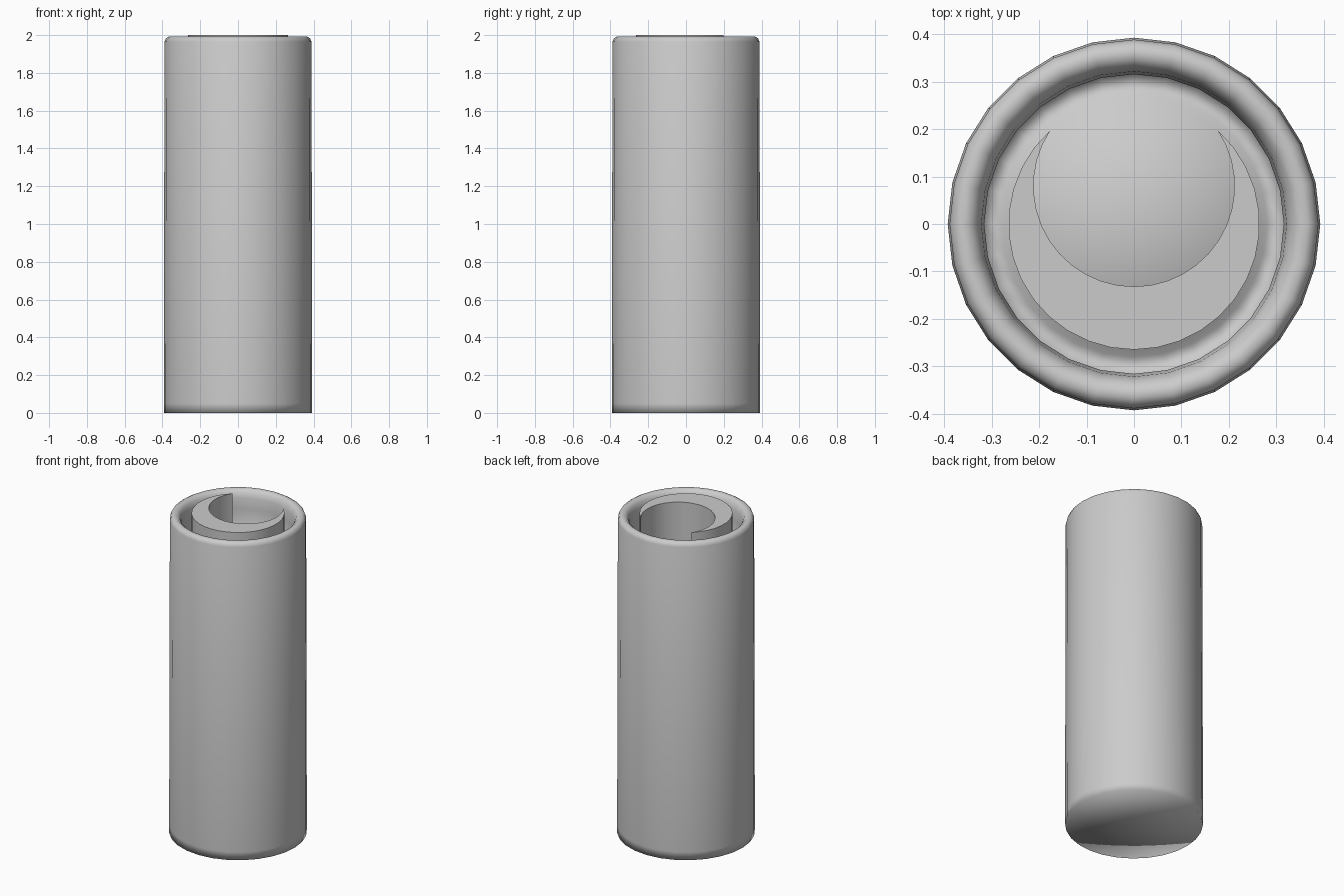
import bpy, bmesh
from math import sin, cos, pi, atan2, sqrt, radians

if "Cube" in bpy.data.objects:
    bpy.data.objects.remove(bpy.data.objects["Cube"])

SIDES = 28


def finish(name, bm, angle):
    bmesh.ops.remove_doubles(bm, verts=bm.verts, dist=1e-5)
    bmesh.ops.recalc_face_normals(bm, faces=bm.faces)
    me = bpy.data.meshes.new(name)
    bm.to_mesh(me)
    bm.free()
    ob = bpy.data.objects.new(name, me)
    bpy.context.collection.objects.link(ob)
    bpy.ops.object.select_all(action='DESELECT')
    ob.select_set(True)
    bpy.context.view_layer.objects.active = ob
    bpy.ops.object.shade_smooth_by_angle(angle=radians(angle))
    return ob


def lathe(name, profile, angle):
    bm = bmesh.new()
    verts = [bm.verts.new((r, 0, z)) for r, z in profile]
    edges = [bm.edges.new(p) for p in zip(verts, verts[1:])]
    bmesh.ops.spin(bm, geom=verts + edges, cent=(0, 0, 0), axis=(0, 0, 1),
                   angle=2 * pi, steps=SIDES, use_duplicate=False)
    return finish(name, bm, angle)


# Outer case: slightly tapered tube with a rounded rim, deep groove and inner floor
lathe("case", [(0, 0), (0.393, 0), (0.393, 0.05), (0.389, 1.965), (0.382, 1.983),
               (0.367, 1.992), (0.348, 1.99), (0.332, 1.975), (0.322, 1.945),
               (0.316, 1.88), (0.316, 1.55), (0.28, 1.55), (0.265, 1.58),
               (0, 1.58)], 100)

# Inner sleeve: round post with an offset round bore that breaks through the back
R, r, d = 0.265, 0.212, 0.08
ty = (R * R - r * r + d * d) / (2 * d)
tx = sqrt(R * R - ty * ty)


def arc(radius, cy, steps):
    a0 = atan2(ty - cy, tx)
    sweep = pi + 2 * a0
    return [(radius * cos(a0 - sweep * i / steps),
             cy + radius * sin(a0 - sweep * i / steps)) for i in range(steps + 1)]


N = 26
outer, inner = arc(R, 0, N), arc(r, d, N)
bm = bmesh.new()
z0, z1 = 1.58, 2.0
for i in range(N):
    o0, o1, i0, i1 = outer[i], outer[i + 1], inner[i], inner[i + 1]
    quads = [[(*o0, z0), (*o1, z0), (*o1, z1), (*o0, z1)],
             [(*i0, z0), (*i1, z0), (*i1, z1), (*i0, z1)]]
    for z in (z0, z1):
        cap = [(*o0, z), (*o1, z), (*i1, z), (*i0, z)]
        if i == 0:
            cap.pop()
        elif i == N - 1:
            cap.pop(2)
        quads.append(cap)
    for q in quads:
        bm.faces.new([bm.verts.new(p) for p in q])
finish("inner_sleeve", bm, 35)
